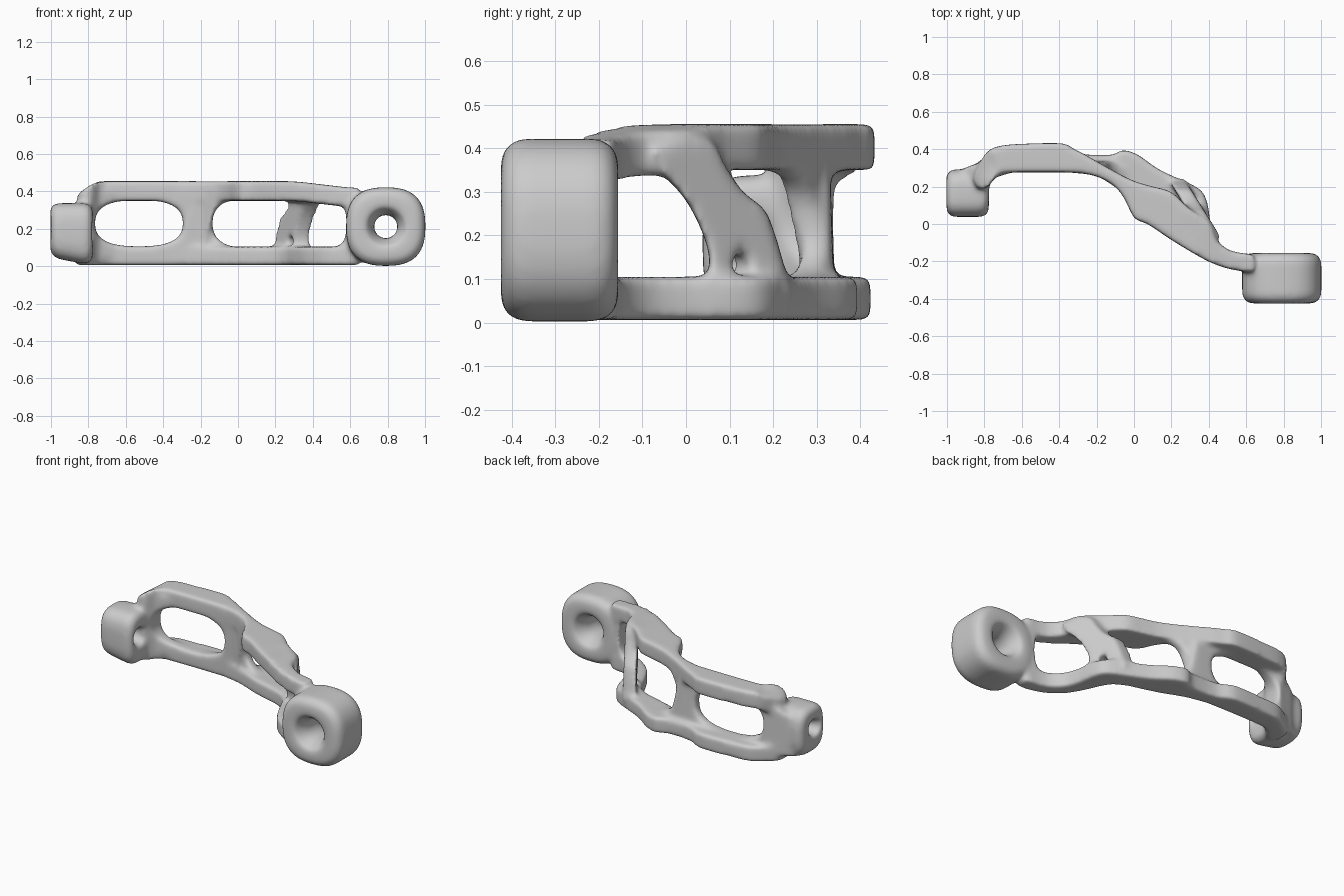
import bpy, bmesh, math

if "Cube" in bpy.data.objects:
    bpy.data.objects.remove(bpy.data.objects["Cube"])

parts = []


def spline(pts, n=5):
    """Closed Catmull-Rom curve through a few control points."""
    out, m = [], len(pts)
    for i in range(m):
        p = [pts[(i + k - 1) % m] for k in range(4)]
        for s in range(n):
            t = s / n
            out.append(tuple(0.5 * (2 * b + (c - a) * t + (2 * a - 5 * b + 4 * c - d) * t * t
                                    + (3 * b - a - 3 * c + d) * t ** 3)
                             for a, b, c, d in zip(*p)))
    return out


def oval(cu, cv, ru, rv, power, n=48):
    """Superellipse outline."""
    def f(w):
        return math.copysign(abs(w) ** (2 / power), w)
    return [(cu + ru * f(math.cos(2 * math.pi * i / n)),
             cv + rv * f(math.sin(2 * math.pi * i / n))) for i in range(n)]


def loft(name, rings):
    """Closed solid through a list of equal-length rings."""
    bm = bmesh.new()
    rows = [[bm.verts.new(p) for p in r] for r in rings]
    n = len(rows[0])
    for a, b in zip(rows, rows[1:]):
        for i in range(n):
            bm.faces.new((a[i], a[(i + 1) % n], b[(i + 1) % n], b[i]))
    bm.faces.new(rows[0])
    bm.faces.new(rows[-1])
    bmesh.ops.recalc_face_normals(bm, faces=bm.faces)
    bmesh.ops.triangulate(bm, faces=[f for f in bm.faces if len(f.verts) > 4])
    me = bpy.data.meshes.new(name)
    bm.to_mesh(me)
    bm.free()
    ob = bpy.data.objects.new(name, me)
    bpy.context.collection.objects.link(ob)
    return ob


def cut(ob, *cutters):
    bpy.context.view_layer.objects.active = ob
    for c in cutters:
        m = ob.modifiers.new("cut", 'BOOLEAN')
        m.operation, m.solver, m.object = 'DIFFERENCE', 'EXACT', c
        bpy.ops.object.modifier_apply(modifier=m.name)
    for c in cutters:
        bpy.data.objects.remove(c)


def clamp(v):
    return min(1, max(0, v))


def drop(x):
    """Top rail sinks towards both bosses."""
    return 0.035 * clamp((x - 0.3) / 0.3) + 0.7 * max(0, -0.76 - x)


def rail(name, pts, z0, z1, k):
    o = spline(pts)
    parts.append(loft(name, [[(x, y, z - k * drop(x)) for x, y in o] for z in (z0, z1)]))


# Top rail, plan outline
rail("top_rail", [(-.84, .30), (-.78, .39), (-.70, .42), (-.55, .43), (-.38, .43), (-.32, .40),
                  (-.26, .37), (-.12, .29), (0, .23), (.10, .20), (.20, .17), (.30, .08), (.40, .01),
                  (.44, -.08), (.50, -.135), (.57, -.155), (.64, -.17), (.64, -.25), (.55, -.248),
                  (.45, -.222), (.35, -.175), (.20, -.085), (.08, -.005), (.01, .025), (-.02, .07),
                  (-.06, .15), (-.12, .215), (-.22, .26), (-.35, .276), (-.65, .276), (-.73, .26),
                  (-.78, .20), (-.83, .19), (-.86, .24)], 0.35, 0.455, 1)

# Bottom rail, swings further back through the middle
rail("bottom_rail", [(-.86, .30), (-.78, .37), (-.70, .41), (-.55, .42), (-.38, .42), (-.28, .375),
                     (-.12, .37), (-.06, .395), (.02, .37), (.12, .30), (.22, .25), (.32, .205),
                     (.37, .165), (.395, .10), (.41, .0), (.44, -.08), (.50, -.135), (.57, -.155),
                     (.64, -.17), (.64, -.25), (.55, -.248), (.45, -.21), (.36, -.13), (.30, -.02),
                     (.25, .08), (.18, .13), (.08, .16), (-.02, .19), (-.12, .23), (-.22, .26),
                     (-.35, .276), (-.65, .276), (-.73, .26), (-.79, .20), (-.86, .22)],
     0.006, 0.105, 0)

# Thin walls between the rails, pierced by rounded windows
wall = [(-.95, .275), (-.88, .31), (-.78, .34), (-.2, .335), (-.1, .30), (0, .24), (.05, .22),
        (.05, .15), (0, .175), (-.1, .235), (-.2, .268), (-.35, .276), (-.65, .276), (-.74, .25),
        (-.79, .19), (-.95, .2)]
left_wall = loft("left_wall", [[(x, y + lean * clamp((x + .22) / .22), z - k * drop(x))
                                for x, y in wall]
                               for z, lean, k in ((.045, .07, 0), (.41, -.07, 1))])
right_wall = loft("right_wall", [[(x, y, z) for x, y in
                  [(.48, -.22), (.64, -.25), (.64, -.17), (.48, -.14)]] for z in (0.06, 0.38)])


def window(cx, cz, rx, rz, power):
    return loft("window", [[(u, y, v) for u, v in oval(cx, cz, rx, rz, power)] for y in (-.6, .6)])


cut(left_wall, window(-.53, .23, .235, .123, 2.6), window(.09, .23, .225, .135, 2.6))
cut(right_wall, window(.475, .225, .105, .125, 3))
parts += [left_wall, right_wall]

# Slanted web from the top rail down to the back of the bottom rail
web_o = spline([(-.07, .40), (.05, .42), (.09, .36), (.13, .30), (.18, .26), (.205, .20), (.225, .13),
                (.24, .06), (.15, .04), (.04, .05), (.055, .13), (.04, .20), (0, .28), (-.05, .34)])
web = loft("slanted_web", [[(.375 - .62 * y + t, y, z) for y, z in web_o] for t in (-.045, .045)])
hole = [(.11 + .028 * math.cos(a * math.pi / 8), .13 + .032 * math.sin(a * math.pi / 8))
        for a in range(16)]
cut(web, loft("web_hole", [[(.307 + t, y + .7 * t, z) for y, z in hole] for t in (-.3, .3)]))
parts.append(web)


# Bosses: pillow-shaped blocks with a flared bore
def boss(name, place, cu, cv, ru, rv, power, t0, t1, r, bore, flare, bu, bv):
    steps = [(i / 5 * math.pi / 2) for i in range(6)]
    ends = [(t0 + r * (1 - math.sin(a)), r * (1 - math.cos(a))) for a in steps]
    ends += [(t1 - r * (1 - math.sin(a)), r * (1 - math.cos(a))) for a in steps]
    rings = [[place(u, v, t) for u, v in oval(cu, cv, ru - s, rv - s, power)]
             for t, s in sorted(ends)]
    ob = loft(name, rings)
    mid, half = (t0 + t1) / 2, (t1 - t0) / 2
    bores = []
    for i in range(-12, 13):
        q = i / 10
        rad = bore + (flare - bore) * abs(q) ** 2.5
        bores.append([place(u, v, mid + half * q) for u, v in oval(bu, bv, rad, rad, 2)])
    cut(ob, loft("bore", bores))
    parts.append(ob)


def small_place(u, v, t):
    """Underside rises towards the free end."""
    return (t, u, v + 0.3 * max(0, -0.87 - t) * (.335 - v) / .32)


boss("large_boss", lambda u, v, t: (u, t, v), .79, .212, .212, .21, 2.6, -.425, -.155, .055,
     .063, .11, .79, .212)
boss("small_boss", small_place, .165, .175, .127, .163, 3.2, -1.004, -.775, .045,
     .042, .065, .145, .185)

# Fuse everything into one organic casting
bpy.ops.object.select_all(action='DESELECT')
for p in parts:
    p.select_set(True)
bracket = parts[0]
bpy.context.view_layer.objects.active = bracket
bpy.ops.object.join()
bracket.name = "bracket"
m = bracket.modifiers.new("fuse", 'REMESH')
m.mode, m.voxel_size, m.use_smooth_shade = 'VOXEL', 0.01, True
s = bracket.modifiers.new("soften", 'SMOOTH')
s.factor, s.iterations = 0.5, 28
for name in ("fuse", "soften"):
    bpy.ops.object.modifier_apply(modifier=name)
bpy.ops.object.shade_smooth()
